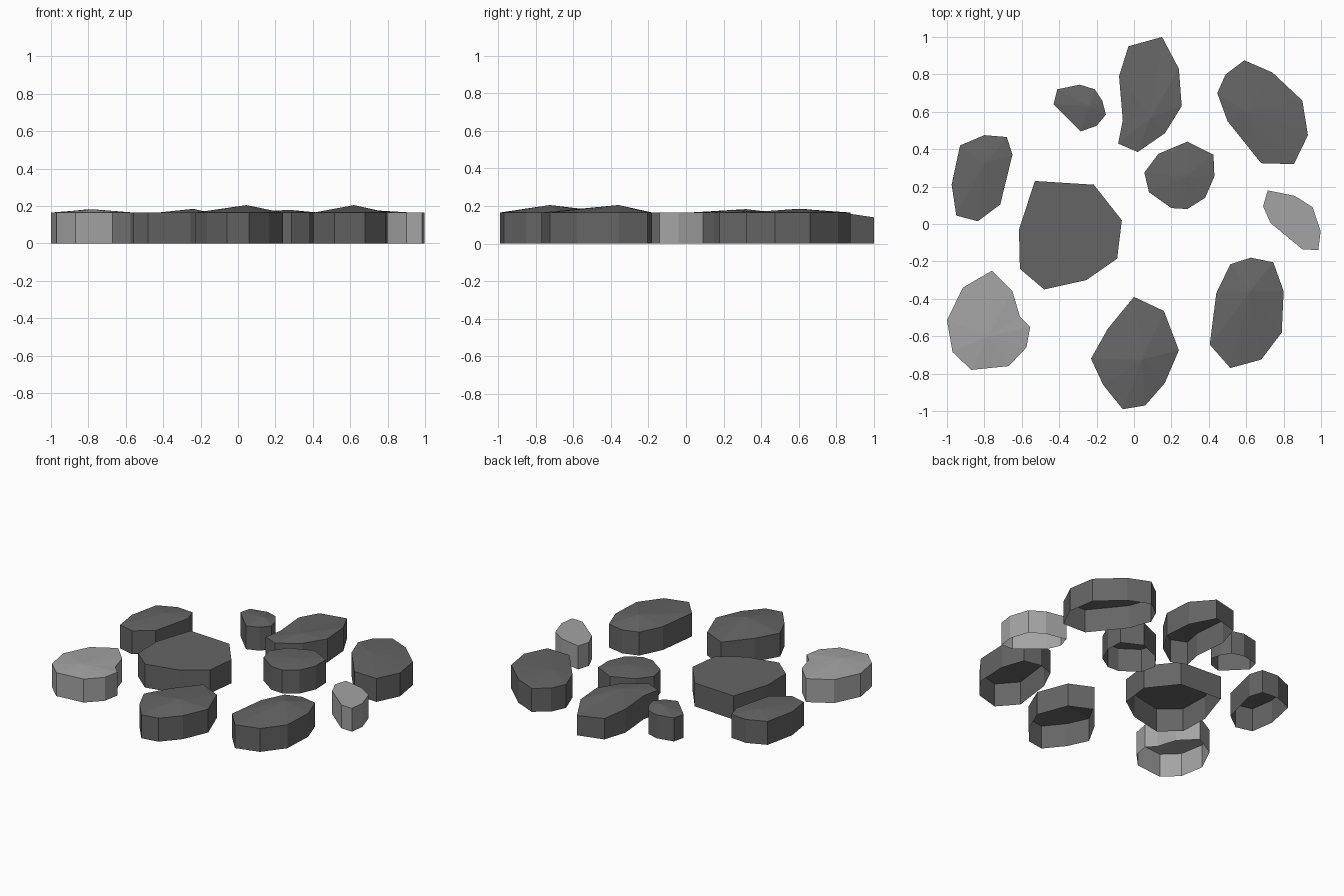
import bpy, bmesh

if "Cube" in bpy.data.objects:
    bpy.data.objects.remove(bpy.data.objects["Cube"])


def mat(name, v):
    m = bpy.data.materials.new(name)
    m.diffuse_color = (v, v, v, 1)
    m.use_nodes = True
    m.node_tree.nodes["Principled BSDF"].inputs["Base Color"].default_value = m.diffuse_color
    return m


DARK = mat("dark stone", 0.13)
LIGHT = mat("light stone", 0.37)
RIM = 0.165


def stone(name, outline, peak=None, material=DARK, tilt=None):
    """Open-bottomed slab: vertical sides, top faceted around a low peak.
    tilt = (y_start, slope) lowers the rim behind y_start."""
    def rim_z(y):
        return RIM - max(0, y - tilt[0]) * tilt[1] if tilt else RIM

    bm = bmesh.new()
    low = [bm.verts.new((x, y, 0)) for x, y in outline]
    top = [bm.verts.new((x, y, rim_z(y))) for x, y in outline]
    n = len(outline)
    for i in range(n):
        j = (i + 1) % n
        # outlines run clockwise seen from above
        bm.faces.new((low[j], low[i], top[i], top[j]))
    if peak:
        p = bm.verts.new(peak)
        for i in range(n):
            bm.faces.new((top[(i + 1) % n], top[i], p))
    else:
        bm.faces.new(top[::-1])
    me = bpy.data.meshes.new(name)
    bm.to_mesh(me)
    bm.free()
    me.materials.append(material)
    ob = bpy.data.objects.new(name, me)
    bpy.context.collection.objects.link(ob)
    return ob


# Back row
stone("small_back_stone", [(-.43, .64), (-.41, .72), (-.29, .745), (-.21, .72), (-.17, .66),
                           (-.15, .585), (-.2, .525), (-.285, .495)], (-.24, .63, .185))
stone("tall_back_stone", [(-.03, .95), (.15, 1), (.24, .83), (.255, .63), (.165, .485),
                          (.02, .385), (-.085, .43), (-.06, .555), (-.08, .79)],
      (.09, .57, .182), tilt=(.83, .15))
stone("back_right_stone", [(.59, .875), (.74, .81), (.9, .66), (.93, .475), (.855, .32),
                           (.68, .325), (.5, .55), (.445, .7), (.49, .8)], (.6, .6, .185))

# Middle
stone("left_stone", [(-.93, .42), (-.8, .475), (-.68, .465), (-.65, .37), (-.715, .105),
                     (-.835, .015), (-.95, .045), (-.975, .21)], (-.8, .32, .183))
stone("large_centre_stone", [(-.53, .23), (-.215, .21), (-.065, .02), (-.09, -.185),
                             (-.255, -.3), (-.48, -.35), (-.61, -.24), (-.615, -.03)])
stone("centre_right_stone", [(.13, .375), (.285, .44), (.425, .37), (.43, .255), (.38, .14),
                             (.285, .08), (.2, .085), (.08, .17), (.055, .275)], (.27, .25, .18))
stone("light_right_stone", [(.715, .18), (.86, .15), (.955, .09), (.998, -.04), (.985, -.14),
                            (.9, -.135), (.73, .005), (.69, .095)], material=LIGHT)

# Front row
stone("light_left_stone", [(-.76, -.25), (-.65, -.36), (-.61, -.495), (-.555, -.55),
                           (-.575, -.66), (-.67, -.76), (-.87, -.78), (-.97, -.685),
                           (-1, -.515), (-.915, -.34)], (-.78, -.6, .183), LIGHT)
stone("front_stone", [(0, -.39), (.16, -.465), (.24, -.675), (.165, -.85), (.06, -.97),
                      (-.06, -.99), (-.165, -.86), (-.23, -.72), (-.14, -.56)], (.045, -.725, .205))
stone("front_right_stone", [(.515, -.215), (.625, -.18), (.745, -.205), (.8, -.36), (.79, -.58),
                            (.68, -.725), (.515, -.77), (.405, -.645), (.44, -.37)],
      (.62, -.36, .205))
